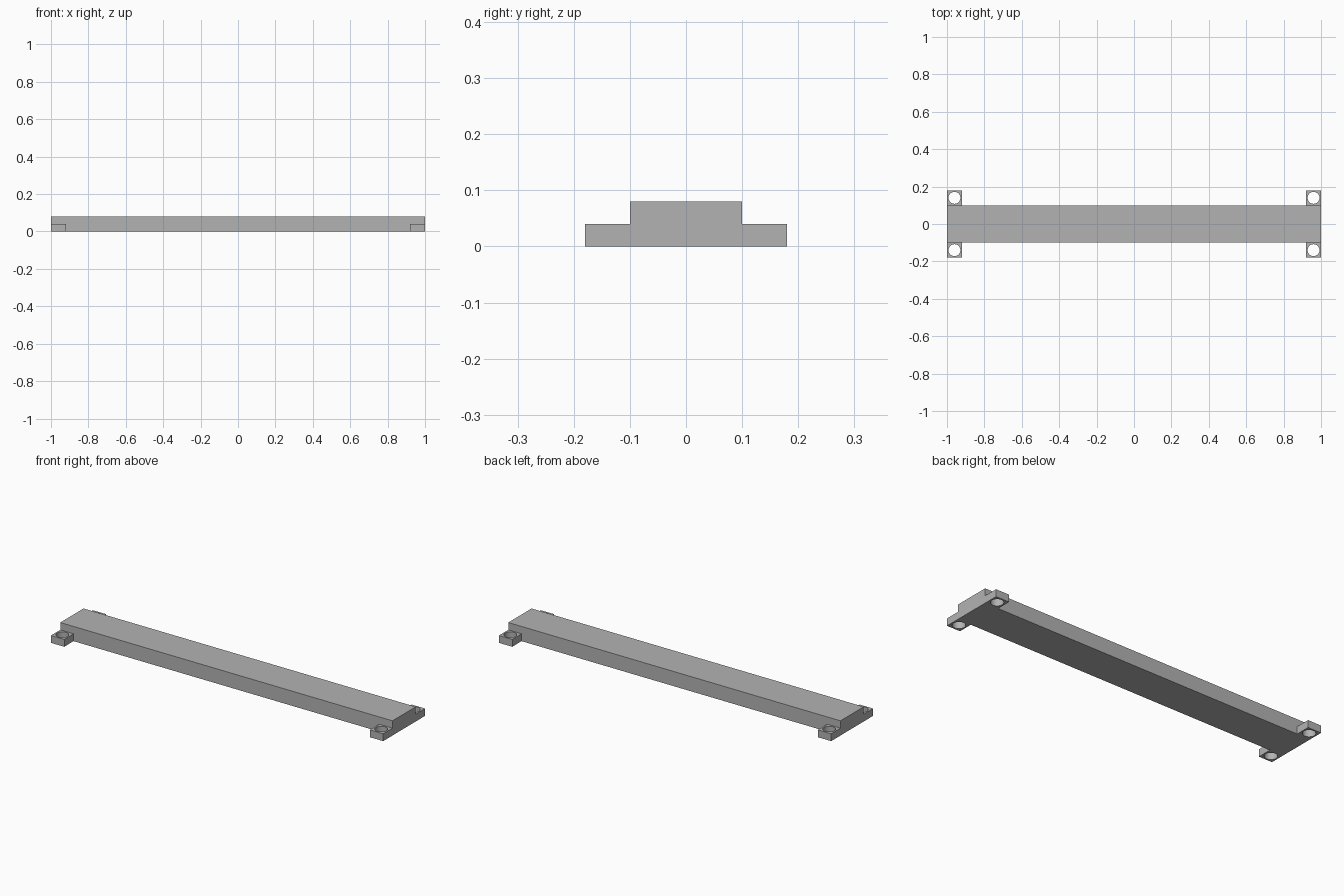
import bpy

default = bpy.data.objects.get("Cube")
if default:
    bpy.data.objects.remove(default, do_unlink=True)

# Main dimensions
LENGTH, WIDTH, HEIGHT = 2.0, 0.2, 0.08
LUG, LUG_HEIGHT, HOLE_RADIUS = 0.08, 0.04, 0.032

grey = bpy.data.materials.new("plain_grey")
grey.use_nodes = True
colour = (0.45, 0.45, 0.45, 1)
grey.diffuse_color = colour
grey.node_tree.nodes["Principled BSDF"].inputs["Base Color"].default_value = colour


def box(name, size, x=0, y=0):
    """Box standing on the ground, with its size baked into the mesh."""
    bpy.ops.mesh.primitive_cube_add(size=1, location=(x, y, size[2] / 2))
    obj = bpy.context.object
    obj.name = name
    obj.scale = size
    bpy.ops.object.transform_apply(location=True, rotation=False, scale=True)
    obj.data.materials.append(grey)
    return obj


# Long bar
box("bar", (LENGTH, WIDTH, HEIGHT))

# Mounting lug at one corner, bored through and mirrored to all four
lug_x = (LENGTH - LUG) / 2
lug_y = (WIDTH + LUG) / 2
lugs = box("mounting_lugs", (LUG, LUG, LUG_HEIGHT), lug_x, lug_y)

bpy.ops.mesh.primitive_cylinder_add(vertices=32, radius=HOLE_RADIUS, depth=LUG,
                                    location=(lug_x, lug_y, LUG_HEIGHT / 2))
cutter = bpy.context.object
cutter.name = "hole_cutter"
cutter.hide_render = True
cutter.data.materials.append(grey)

bpy.context.view_layer.objects.active = lugs
bore = lugs.modifiers.new("bore", 'BOOLEAN')
bore.operation = 'DIFFERENCE'
bore.solver = 'EXACT'
bore.object = cutter
bpy.ops.object.modifier_apply(modifier=bore.name)
bpy.data.objects.remove(cutter, do_unlink=True)

mirror = lugs.modifiers.new("four_corners", 'MIRROR')
mirror.use_axis = (True, True, False)

# Smooth hole walls, sharp edges elsewhere
bpy.ops.object.select_all(action='DESELECT')
lugs.select_set(True)
bpy.ops.object.shade_smooth_by_angle()
